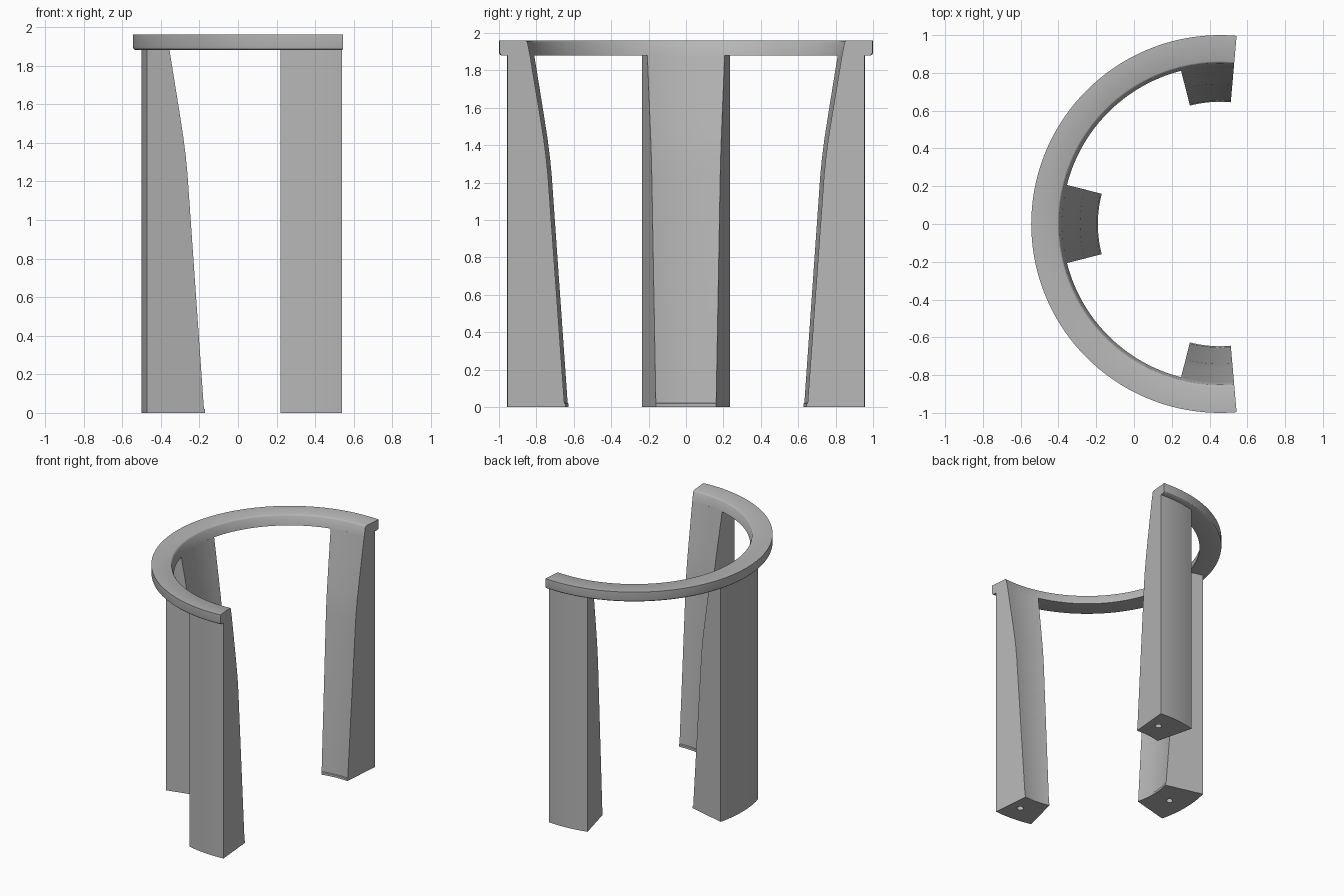
import bpy, bmesh
from math import radians, cos, sin

cube = bpy.data.objects.get("Cube")
if cube:
    bpy.data.objects.remove(cube, do_unlink=True)

CX = 0.456                     # arc centre along x
LEG_TOP, TOP = 1.88, 1.96
COLOUR = (0.47, 0.47, 0.47, 1)

grey = bpy.data.materials.new("plain_grey")
grey.use_nodes = True
grey.diffuse_color = COLOUR
grey.node_tree.nodes["Principled BSDF"].inputs["Base Color"].default_value = COLOUR


def sector(name, profile, start, end, step=2.5):
    """Sweep a closed (radius, z) profile around the arc centre."""
    count = max(2, round((end - start) / step))
    bm = bmesh.new()
    rows = []
    for i in range(count + 1):
        a = radians(start + (end - start) * i / count)
        rows.append([bm.verts.new((CX + r * cos(a), r * sin(a), z)) for r, z in profile])
    n = len(profile)
    for p, q in zip(rows, rows[1:]):
        for j in range(n):
            k = (j + 1) % n
            bm.faces.new((p[j], p[k], q[k], q[j]))
    bm.faces.new(rows[0])
    bm.faces.new(rows[-1])
    bmesh.ops.recalc_face_normals(bm, faces=bm.faces)
    mesh = bpy.data.meshes.new(name)
    bm.to_mesh(mesh)
    bm.free()
    mesh.materials.append(grey)
    obj = bpy.data.objects.new(name, mesh)
    bpy.context.collection.objects.link(obj)
    return obj


def activate(obj):
    bpy.ops.object.select_all(action='DESELECT')
    obj.select_set(True)
    bpy.context.view_layer.objects.active = obj


def drill(obj, radius, angle):
    """Bore a small blind hole into the foot."""
    a = radians(angle)
    bpy.ops.mesh.primitive_cylinder_add(
        vertices=24, radius=0.025, depth=0.3,
        location=(CX + radius * cos(a), radius * sin(a), 0))
    cutter = bpy.context.object
    cutter.hide_render = True
    cutter.data.materials.append(grey)
    mod = obj.modifiers.new("hole", 'BOOLEAN')
    mod.operation = 'DIFFERENCE'
    mod.solver = 'EXACT'
    mod.object = cutter
    activate(obj)
    bpy.ops.object.modifier_apply(modifier=mod.name)
    bpy.data.objects.remove(cutter, do_unlink=True)


# Ring: rounded lower outer edge and softened upper inner edge
ring_profile = [
    (0.837, LEG_TOP), (0.986, LEG_TOP), (0.993, 1.883), (0.998, 1.888), (1.0, 1.896),
    (1.0, TOP), (0.862, TOP), (0.856, 1.957), (0.851, 1.95),
]
parts = [sector("top_ring", ring_profile, 85, 275)]

# Legs: straight outside, tapered inside with a gentle bend and a small foot lip
leg_profile = [
    (0.957, 0), (0.957, LEG_TOP), (0.837, LEG_TOP), (0.787, 1.58), (0.763, 1.43),
    (0.750, 1.33), (0.741, 1.24), (0.653, 0.022), (0.647, 0.018), (0.647, 0),
]
legs = [("back_leg", 85, 104.3, 91.5),
        ("side_leg", 165.7, 194.3, 180),
        ("front_leg", 255.7, 275, 268.5)]
for name, start, end, hole_angle in legs:
    leg = sector(name, leg_profile, start, end)
    drill(leg, 0.8, hole_angle)
    parts.append(leg)

for part in parts:
    activate(part)
    bpy.ops.object.shade_smooth_by_angle(angle=radians(30))
